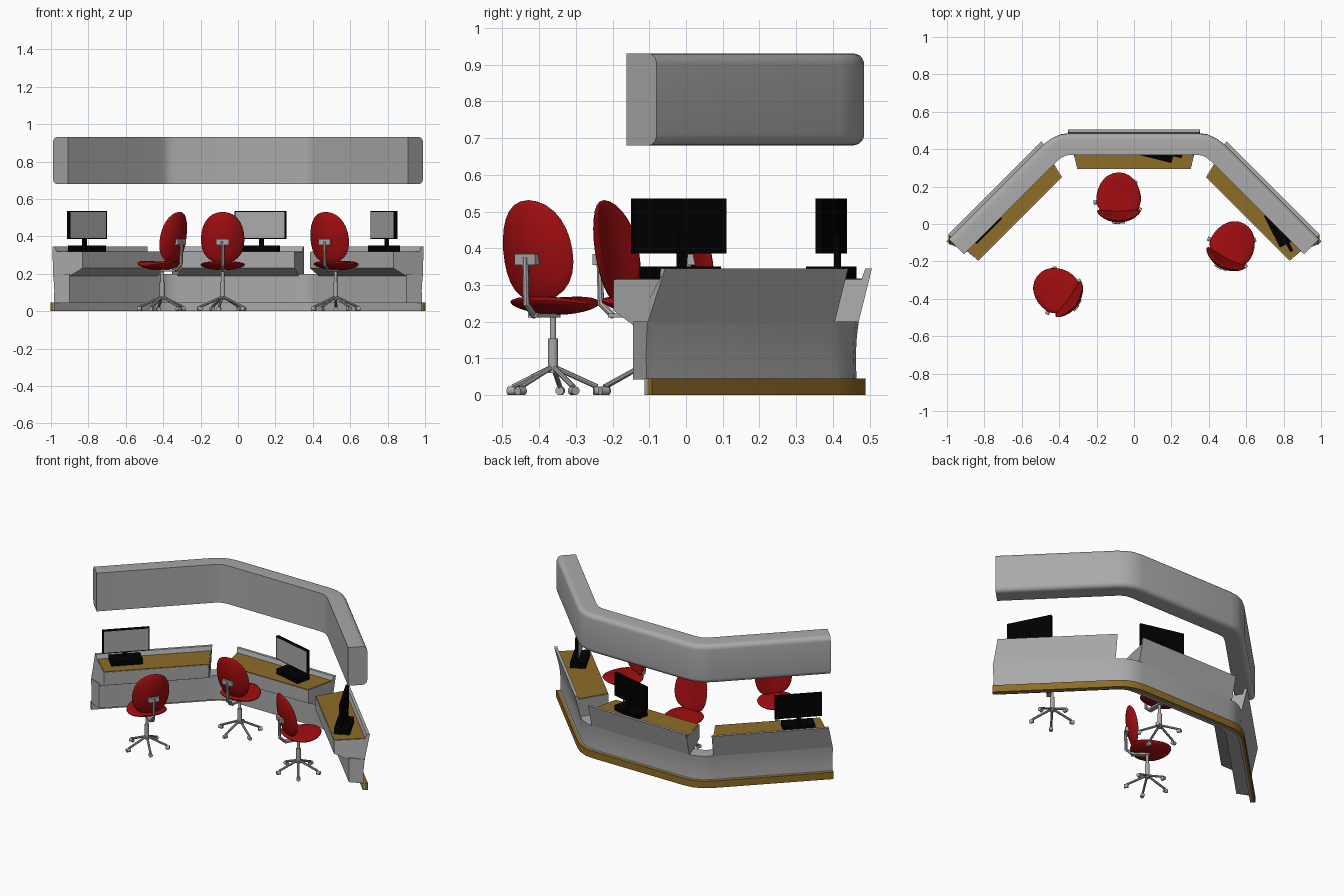
import bpy, bmesh, math
from mathutils import Vector, Matrix

if "Cube" in bpy.data.objects:
    bpy.data.objects.remove(bpy.data.objects["Cube"])


def material(name, rgb):
    m = bpy.data.materials.new(name)
    m.diffuse_color = (*rgb, 1)
    m.use_nodes = True
    m.node_tree.nodes["Principled BSDF"].inputs["Base Color"].default_value = m.diffuse_color
    return m


GREY = material("mid_grey", (0.4, 0.4, 0.4))
WOOD = material("wood", (0.27, 0.15, 0.02))
RED = material("red_fabric", (0.36, 0.004, 0.005))
BLACK = material("black_plastic", (0, 0, 0))


def finish(bm, name, mat=GREY, smooth=None, xf=None):
    bmesh.ops.recalc_face_normals(bm, faces=bm.faces)
    me = bpy.data.meshes.new(name)
    bm.to_mesh(me)
    bm.free()
    ob = bpy.data.objects.new(name, me)
    bpy.context.collection.objects.link(ob)
    me.materials.append(mat)
    if xf:
        ob.matrix_world = xf
    if smooth:
        bpy.ops.object.select_all(action='DESELECT')
        bpy.context.view_layer.objects.active = ob
        ob.select_set(True)
        bpy.ops.object.shade_smooth_by_angle(angle=math.radians(smooth))
    return ob


def loft(name, rings, mat=GREY, smooth=None):
    """Skin a list of closed rings and cap both ends."""
    bm = bmesh.new()
    vr = [[bm.verts.new(p) for p in r] for r in rings]
    n = len(rings[0])
    for a, b in zip(vr, vr[1:]):
        for i in range(n):
            bm.faces.new((a[i], a[(i + 1) % n], b[(i + 1) % n], b[i]))
    bm.faces.new(vr[0])
    bm.faces.new(vr[-1])
    return finish(bm, name, mat, smooth)


def wall_path(line, y0, y_end):
    """Plan line: straight back, two softened corners, two 45 degree wings."""
    c = line - y0
    p0, p1, p2 = Vector((c + .065, y0 - .065)), Vector((c, y0)), Vector((c - .085, y0))
    half = [Vector((line - y_end, y_end))]
    for i in range(4):
        t = i / 3
        half.append(p0 * (1 - t) ** 2 + p1 * 2 * t * (1 - t) + p2 * t * t)
    return half + [Vector((-p.x, p.y)) for p in reversed(half)]


def sweep(name, path, profile, mat=GREY, splay=0):
    """Sweep a (d, z) profile; splay pulls the inner edge of both ends back."""
    rings, last = [], len(path) - 1
    for i, p in enumerate(path):
        d0 = (p - path[i - 1]).normalized() if i else None
        d1 = (path[i + 1] - p).normalized() if i < last else None
        d0, d1 = d0 or d1, d1 or d0
        t = (d0 + d1).normalized()
        n = Vector((t.y, -t.x)) / t.dot(d0)
        if n.dot(p - Vector((0, -1))) < 0:
            n = -n
        pull = t * splay * (-1 if i == 0 else 1 if i == last else 0)
        rings.append([(p.x + (n.x + pull.x) * d, p.y + (n.y + pull.y) * d, z) for d, z in profile])
    return loft(name, rings, mat, 35)


# Overhead canopy, rounded on its outer edges
R = .03
arc = [(math.cos(math.radians(a)), math.sin(math.radians(a))) for a in range(0, 91, 18)]
canopy = [(-.115, .68)] + [(-R + R * c, .68 + R - R * s) for c, s in reversed(arc)]
canopy += [(-R + R * c, .93 - R + R * s) for c, s in arc] + [(-.115, .93)]
sweep("canopy", wall_path(.91, .485, -.08), canopy)

# Continuous lower counter wall and plinth
base = wall_path(.885, .47, -.105)
sweep("counter_wall", base, [(-.09, .043), (-.006, .043), (-.008, .11), (-.005, .16),
                             (0, .2), (-.09, .2)], GREY, .38)
sweep("plinth", base, [(0, 0), (.018, 0), (.018, .045), (0, .045)], WOOD)
sweep("plinth_backing", base, [(-.012, 0), (0, 0), (0, .045), (-.012, .045)])


# Work stations: leaning front panel plus desk, and wooden desk top
SECTION = [(0, .2), (.036, .345), (.018, .345), (.008, .315),
           (-.177, .315), (-.177, .23), (-.087, .187)]
TOP = [(.008, .312), (.009, .318), (-.174, .318), (-.174, .312)]
WING0 = [.053, .0375, .04, .05, .095, .095, .075]
WING1 = [.772, .742, .742, .735, .727, .727, .735]
HALF = [.353, .353, .35, .343, .303, .303, .325]


def station(name, section, starts, ends, n, e, off, mat=GREY):
    rings = [[(n[0] * (off + d) + e[0] * u, n[1] * (off + d) + e[1] * u, z)
              for (d, z), u in zip(section, us)] for us in (starts, ends)]
    loft(name, rings, mat)


def ends_for_top(us, inset):
    return [us[3] + inset, us[3] + inset, us[4] + inset, us[4] + inset]


q = math.sqrt(.5)
for label, n, e, off, s, t in (
        ("right", (q, q), (q, -q), .885 * q, WING0, WING1),
        ("left", (-q, q), (-q, -q), .885 * q, WING0, WING1),
        ("centre", (0, 1), (1, 0), .47, [-h for h in HALF], HALF)):
    station(label + "_station", SECTION, s, t, n, e, off)
    station(label + "_desk_top", TOP, ends_for_top(s, .004), ends_for_top(t, -.004), n, e, off, WOOD)


def box(name, loc, size, mat, xf):
    bm = bmesh.new()
    bmesh.ops.create_cube(bm, size=1, matrix=Matrix.Translation(loc) @ Matrix.Diagonal((*size, 1)))
    return finish(bm, name, mat, None, xf)


# Monitors on their base units
for label, x, y, rot in (("left", -.807, -.005, 45), ("centre", .12, .395, -14), ("right", .78, -.02, -63)):
    xf = Matrix.Translation((x, y, 0)) @ Matrix.Rotation(math.radians(rot), 4, 'Z')
    box(label + "_monitor_base", (0, 0, .334), (.19, .095, .034), BLACK, xf)
    box(label + "_monitor_neck", (0, .018, .395), (.024, .014, .09), BLACK, xf)
    box(label + "_monitor_case", (0, 0, .461), (.282, .018, .15), BLACK, xf)
    box(label + "_monitor_screen", (0, -.0095, .461), (.268, .002, .138), GREY, xf)


def rod(name, a, b, r, xf, sides=10):
    a, b = Vector(a), Vector(b)
    bm = bmesh.new()
    rot = (b - a).to_track_quat('Z', 'Y').to_matrix().to_4x4()
    bmesh.ops.create_cone(bm, cap_ends=True, segments=sides, radius1=r, radius2=r,
                          depth=(b - a).length, matrix=Matrix.Translation((a + b) / 2) @ rot)
    return finish(bm, name, GREY, 40, xf)


def cushion(name, shape, xf):
    bm = bmesh.new()
    bmesh.ops.create_uvsphere(bm, u_segments=24, v_segments=14, radius=1)
    for v in bm.verts:
        v.co = shape(v.co)
    return finish(bm, name, RED, 60, xf)


def seat_shape(c):
    x, y = c.x * (.118 - .016 * c.y) * (1 + .1 * c.y ** 2), .02 + c.y * .121
    return Vector((x, y, .24 + c.z * (.026 if c.z > 0 else .021) + .02 * c.y ** 2 + .5 * x * x))


def back_shape(c):
    x = c.x * (.116 - .006 * c.z) * (1 + .14 * c.z ** 2)
    return Vector((x, -.104 + c.y * .018 - .022 * c.z + 2.6 * x * x + .012 * c.z ** 2, .393 + .138 * c.z))


# Swivel chairs
for label, x, y, rot in (("left", -.405, -.362, 54), ("centre", -.082, .135, 0), ("right", .522, -.122, -28)):
    xf = Matrix.Translation((x, y, 0)) @ Matrix.Rotation(math.radians(rot), 4, 'Z')
    cushion(label + "_chair_seat", seat_shape, xf)
    cushion(label + "_chair_back", back_shape, xf)
    rod(label + "_chair_column", (0, 0, .06), (0, 0, .155), .014, xf)
    rod(label + "_chair_piston", (0, 0, .15), (0, 0, .23), .009, xf)
    box(label + "_chair_under_bar", (0, -.04, .217), (.03, .11, .012), GREY, xf)
    rod(label + "_chair_arm", (0, -.085, .215), (0, -.125, .25), .009, xf, 8)
    rod(label + "_chair_upright", (0, -.124, .245), (0, -.128, .375), .009, xf, 8)
    box(label + "_chair_bracket", (0, -.12, .37), (.07, .022, .03), GREY, xf)
    for i in range(5):
        a = math.radians(45 + 72 * i)
        cx, cy = math.cos(a), math.sin(a)
        rod(label + "_chair_leg", (0, 0, .078), (.122 * cx, .122 * cy, .023), .007, xf, 8)
        rod(label + "_chair_caster", (.112 * cx, .112 * cy, .012), (.136 * cx, .136 * cy, .012), .012, xf)
